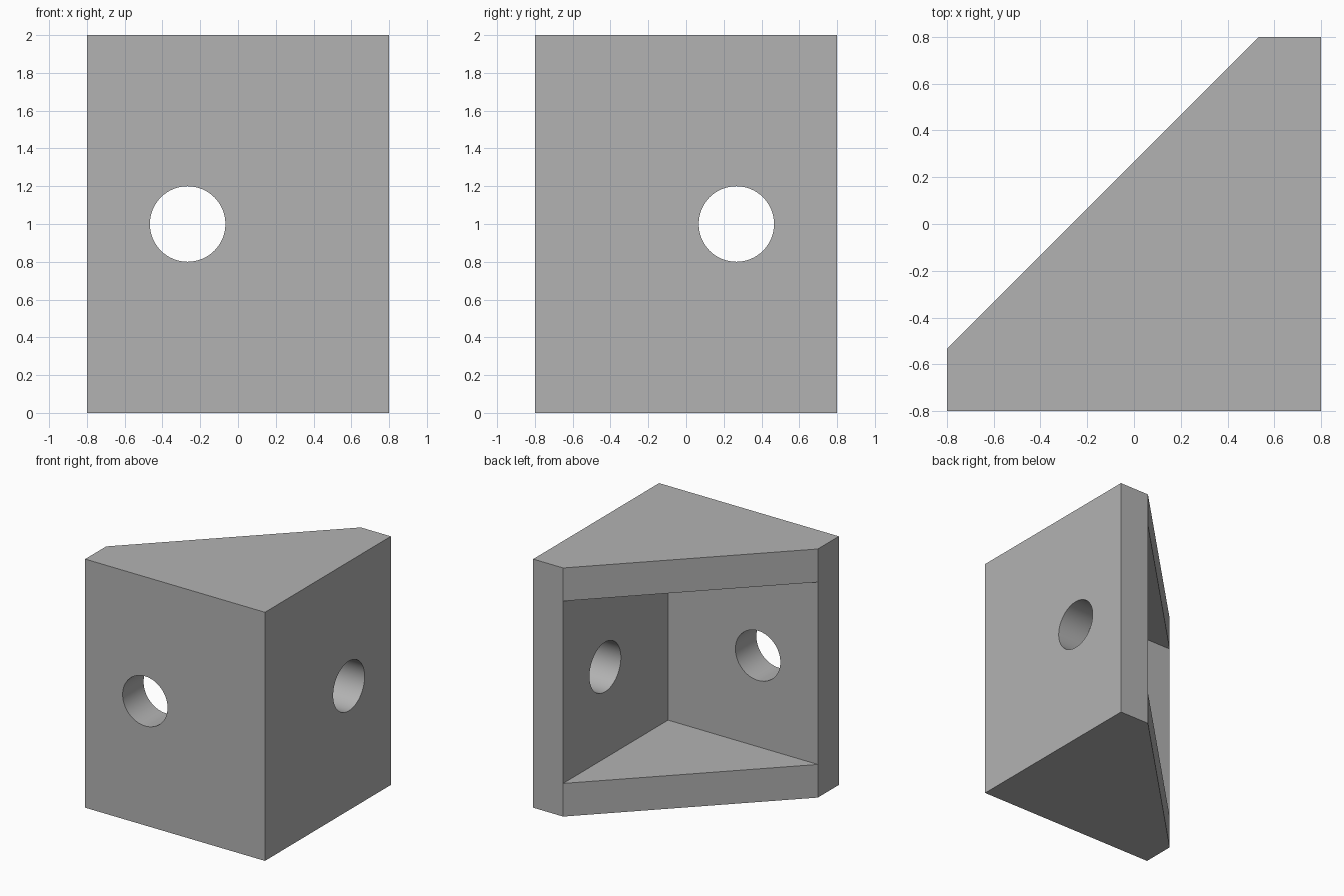
import bpy, bmesh, math
from mathutils import Vector

if "Cube" in bpy.data.objects:
    bpy.data.objects.remove(bpy.data.objects["Cube"])

HALF, HEIGHT = 0.8, 2.0
WALL = 0.8 / 3            # wall and plate thickness
INNER = HALF - WALL       # inside faces of the walls
LOW, HIGH = WALL, HEIGHT - WALL

grey = bpy.data.materials.new("light grey")
grey.use_nodes = True
colour = (0.45, 0.45, 0.45, 1)
grey.diffuse_color = colour
grey.node_tree.nodes["Principled BSDF"].inputs["Base Color"].default_value = colour

# Solid body: square outline with one corner sliced off diagonally
bm = bmesh.new()
outline = [(-HALF, -HALF), (HALF, -HALF), (HALF, HALF), (INNER, HALF), (-HALF, -INNER)]
base = bm.faces.new([bm.verts.new((x, y, 0)) for x, y in outline])
top = bmesh.ops.extrude_face_region(bm, geom=[base])["geom"]
bmesh.ops.translate(bm, vec=(0, 0, HEIGHT), verts=[g for g in top if isinstance(g, bmesh.types.BMVert)])
for z in (LOW, HIGH):
    bmesh.ops.bisect_plane(bm, geom=bm.verts[:] + bm.edges[:] + bm.faces[:],
                           plane_co=(0, 0, z), plane_no=(0, 0, 1))
bm.normal_update()

# Open the middle of the diagonal side into a triangular pocket
opening = next(f for f in bm.faces
               if abs(f.normal.x * f.normal.y) > 0.1 and LOW < f.calc_center_median().z < HIGH)
rim = sorted(opening.verts, key=lambda v: (round(v.co.z, 3), v.co.x))
low_a, low_b, high_a, high_b = rim
low_c, high_c = [bm.verts.new((INNER, -INNER, z)) for z in (LOW, HIGH)]
bmesh.ops.delete(bm, geom=[opening], context='FACES_ONLY')
for ring in ((low_a, low_c, low_b), (high_a, high_b, high_c),
             (low_a, high_a, high_c, low_c), (low_b, low_c, high_c, high_b)):
    bm.faces.new(ring)
bmesh.ops.dissolve_limit(bm, angle_limit=0.01, verts=bm.verts[:], edges=bm.edges[:])
bmesh.ops.recalc_face_normals(bm, faces=bm.faces[:])

mesh = bpy.data.meshes.new("corner_bracket")
bm.to_mesh(mesh)
bm.free()
bracket = bpy.data.objects.new("corner_bracket", mesh)
bpy.context.collection.objects.link(bracket)
mesh.materials.append(grey)


# Round bolt hole through each wall
def drill(name, centre, rotation):
    bpy.ops.mesh.primitive_cylinder_add(vertices=64, radius=0.2, depth=WALL + 0.1,
                                        location=centre, rotation=rotation)
    cutter = bpy.context.object
    cutter.name = name
    cutter.hide_render = True
    cutter.data.materials.append(grey)
    cut = bracket.modifiers.new(name, 'BOOLEAN')
    cut.operation = 'DIFFERENCE'
    cut.solver = 'EXACT'
    cut.object = cutter
    bpy.context.view_layer.objects.active = bracket
    bpy.ops.object.modifier_apply(modifier=name)
    bpy.data.objects.remove(cutter)


middle = HALF - WALL / 2
drill("front_hole", (-WALL, -middle, HEIGHT / 2), (math.pi / 2, 0, 0))
drill("side_hole", (middle, WALL, HEIGHT / 2), (0, math.pi / 2, 0))

# Smooth hole walls, sharp edges elsewhere
bpy.ops.object.select_all(action='DESELECT')
bracket.select_set(True)
bpy.context.view_layer.objects.active = bracket
bpy.ops.object.shade_smooth_by_angle(angle=math.radians(30))
